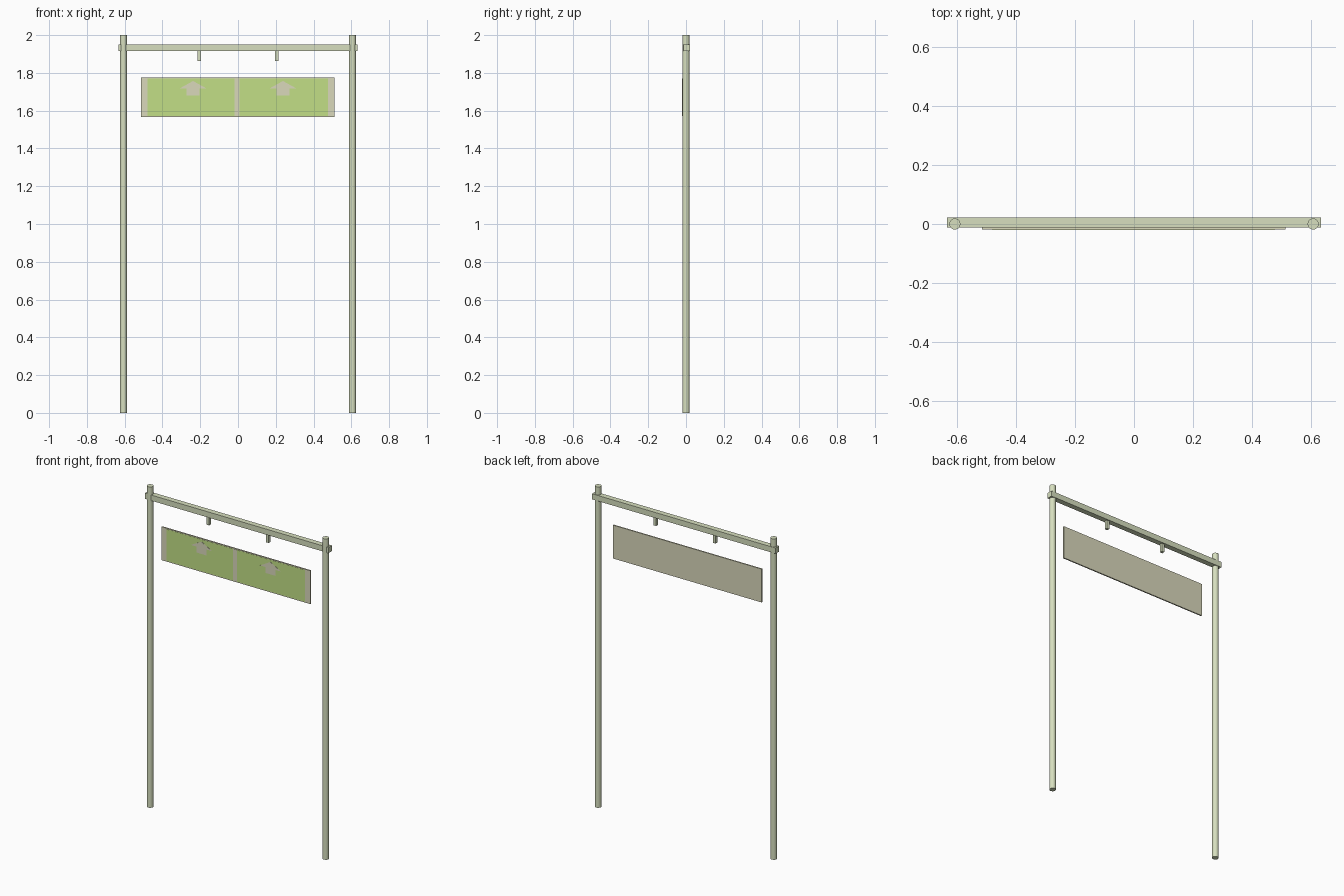
import bpy, bmesh, math

if "Cube" in bpy.data.objects:
    bpy.data.objects.remove(bpy.data.objects["Cube"])


def material(name, rgb):
    m = bpy.data.materials.new(name)
    m.diffuse_color = (*rgb, 1)
    m.use_nodes = True
    m.node_tree.nodes["Principled BSDF"].inputs["Base Color"].default_value = m.diffuse_color
    return m


METAL = material("pale_metal", (0.68, 0.74, 0.52))
BEIGE = material("beige", (0.70, 0.69, 0.50))
GREEN = material("green", (0.54, 0.74, 0.24))


def finish(name, bm, mat):
    bmesh.ops.recalc_face_normals(bm, faces=bm.faces)
    mesh = bpy.data.meshes.new(name)
    bm.to_mesh(mesh)
    bm.free()
    mesh.materials.append(mat)
    ob = bpy.data.objects.new(name, mesh)
    bpy.context.collection.objects.link(ob)
    return ob


def plate(name, outline, y0, y1, mat):
    """Extrude an (x, z) outline from y0 to y1."""
    bm = bmesh.new()
    face = bm.faces.new([bm.verts.new((x, y0, z)) for x, z in outline])
    out = bmesh.ops.extrude_face_region(bm, geom=[face])
    for v in out["geom"]:
        if isinstance(v, bmesh.types.BMVert):
            v.co.y = y1
    return finish(name, bm, mat)


def box(name, x0, x1, y0, y1, z0, z1, mat):
    return plate(name, [(x0, z0), (x1, z0), (x1, z1), (x0, z1)], y0, y1, mat)


# Two round posts and the short hangers under the bar
for side, s in (("left", -1), ("right", 1)):
    bpy.ops.mesh.primitive_cylinder_add(vertices=32, radius=0.0187, depth=2,
                                        location=(s * 0.606, 0, 1))
    post = bpy.context.object
    post.name = side + "_post"
    post.data.materials.append(METAL)
    bpy.ops.object.shade_smooth_by_angle(angle=math.radians(30))
    hx = s * 0.205
    box(side + "_hanger", hx - 0.009, hx + 0.009, -0.004, 0.014, 1.863, 1.918, METAL)

# Crossbar
box("crossbar", -0.633, 0.633, -0.0125, 0.0215, 1.915, 1.95, METAL)

# Sign board, hung just below the hangers with a gap
box("sign_board", -0.514, 0.512, -0.0185, -0.0105, 1.567, 1.775, BEIGE)

# Green facing and pale divider strip
box("green_facing", -0.48, 0.476, -0.0195, -0.018, 1.572, 1.770, GREEN)
box("divider_strip", -0.019, 0.008, -0.0205, -0.019, 1.572, 1.770, BEIGE)

# Raised direction arrows
for side, cx in (("left", -0.238), ("right", 0.238)):
    half = [(0.0, 1.757), (0.072, 1.717), (0.034, 1.717), (0.034, 1.680)]
    outline = [(cx + x, z) for x, z in half] + [(cx - x, z) for x, z in half[:0:-1]]
    plate(side + "_arrow", outline, -0.0207, -0.019, BEIGE)
